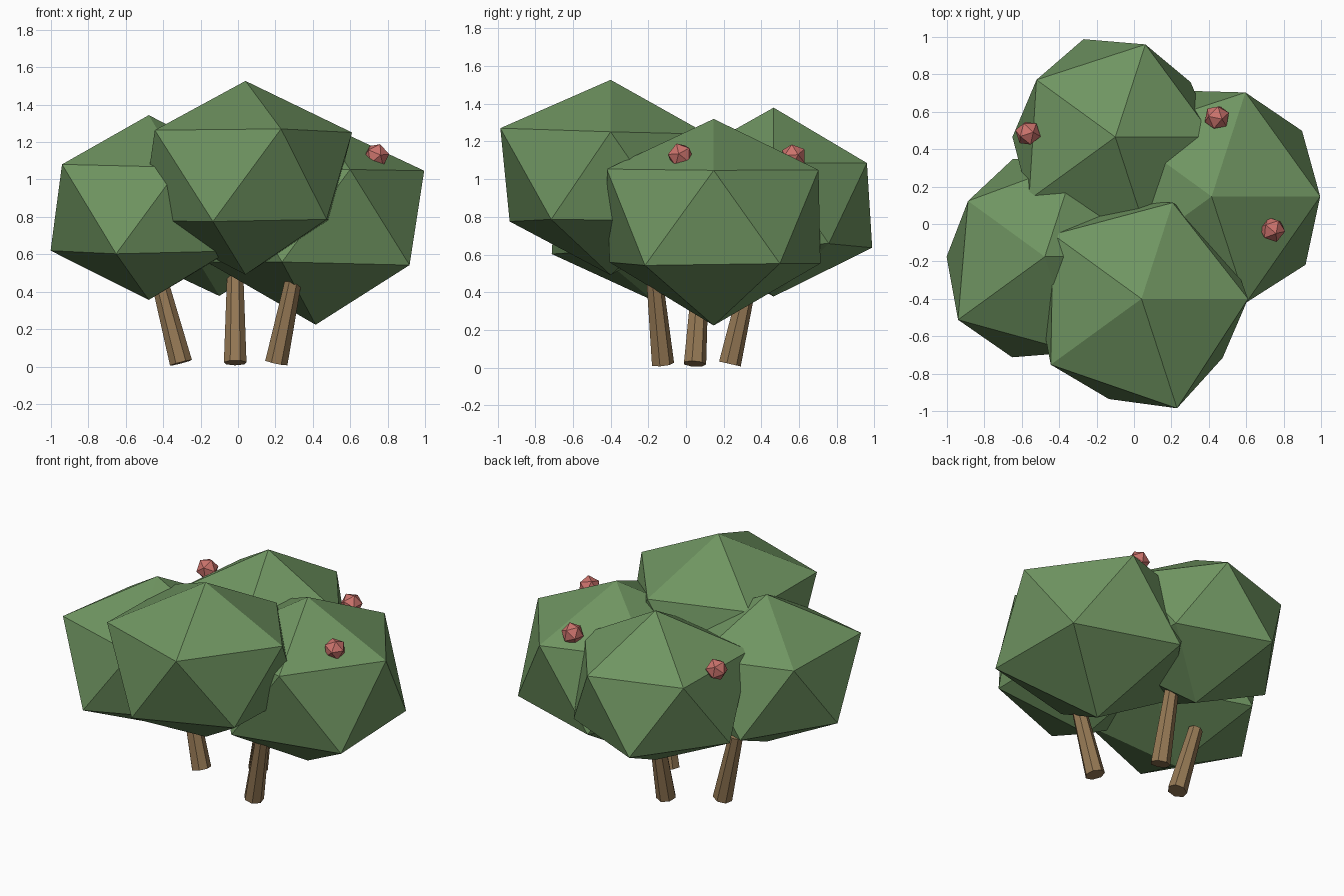
import bpy, bmesh, math
from mathutils import Vector

if "Cube" in bpy.data.objects:
    bpy.data.objects.remove(bpy.data.objects["Cube"])


def material(name, rgb):
    m = bpy.data.materials.new(name)
    m.diffuse_color = (*rgb, 1)
    m.use_nodes = True
    m.node_tree.nodes["Principled BSDF"].inputs["Base Color"].default_value = m.diffuse_color
    return m


leaf = material("leaf", (0.16, 0.30, 0.12))
bark = material("bark", (0.30, 0.19, 0.09))
fruit = material("fruit", (0.60, 0.17, 0.15))


def finish(bm, name, mat, location):
    mesh = bpy.data.meshes.new(name)
    bm.to_mesh(mesh)
    bm.free()
    mesh.materials.append(mat)
    obj = bpy.data.objects.new(name, mesh)
    obj.location = location
    bpy.context.collection.objects.link(obj)
    return obj


def foliage(name, center, bottom, lower, upper, top):
    """Squashed icosahedron whose corners are pushed to individual radii."""
    bm = bmesh.new()
    bmesh.ops.create_icosphere(bm, subdivisions=1, radius=1)
    # order corners: bottom, lower ring, upper ring, top (rings by angle)
    corners = sorted(bm.verts, key=lambda v: (
        round(v.co.z, 2), round(math.atan2(v.co.y, v.co.x) % (2 * math.pi), 2) % 6.28))
    for v, r in zip(corners, [bottom, *lower, *upper, top]):
        d = v.co.normalized()
        v.co = Vector((d.x, d.y, d.z * 0.84)) * r
    finish(bm, name, leaf, center)


def trunk(name, base, top):
    base, top = Vector(base), Vector(top)
    axis = top - base
    bm = bmesh.new()
    bmesh.ops.create_cone(bm, cap_ends=True, segments=7, radius1=0.062,
                          radius2=0.045, depth=axis.length)
    obj = finish(bm, name, bark, (base + top) / 2)
    obj.rotation_mode = 'QUATERNION'
    obj.rotation_quaternion = Vector((0, 0, 1)).rotation_difference(axis)


# Leaf masses
foliage("front_foliage", (0.04, -0.40, 1.012), 0.62,
        (0.62, 0.62, 0.62, 0.63, 0.60), (0.637, 0.604, 0.654, 0.67, 0.688), 0.613)
foliage("back_foliage", (-0.10, 0.465, 0.867), 0.583,
        (0.557, 0.615, 0.615, 0.59, 0.59), (0.587, 0.582, 0.582, 0.638, 0.60), 0.61)
foliage("left_foliage", (-0.477, -0.175, 0.84), 0.576,
        (0.60, 0.615, 0.587, 0.632, 0.593), (0.60, 0.60, 0.567, 0.641, 0.60), 0.60)
foliage("right_foliage", (0.415, 0.147, 0.803), 0.69,
        (0.668, 0.666, 0.65, 0.65, 0.694), (0.649, 0.654, 0.65, 0.65, 0.667), 0.615)

# Leaning trunks
trunk("left_trunk", (-0.305, 0.045, 0.02), (-0.425, 0.075, 0.48))
trunk("back_trunk", (-0.015, 0.23, 0.02), (-0.015, 0.335, 0.48))
trunk("right_trunk", (0.205, -0.125, 0.02), (0.30, -0.17, 0.48))

# Berries
for i, p in enumerate([(0.74, -0.03, 1.125), (0.443, 0.57, 1.12), (-0.567, 0.485, 1.117)]):
    bm = bmesh.new()
    bmesh.ops.create_icosphere(bm, subdivisions=1, radius=0.07)
    berry = finish(bm, f"berry_{i + 1}", fruit, p)
    berry.rotation_euler = (0.3, 0.3, 0.5 * i)
